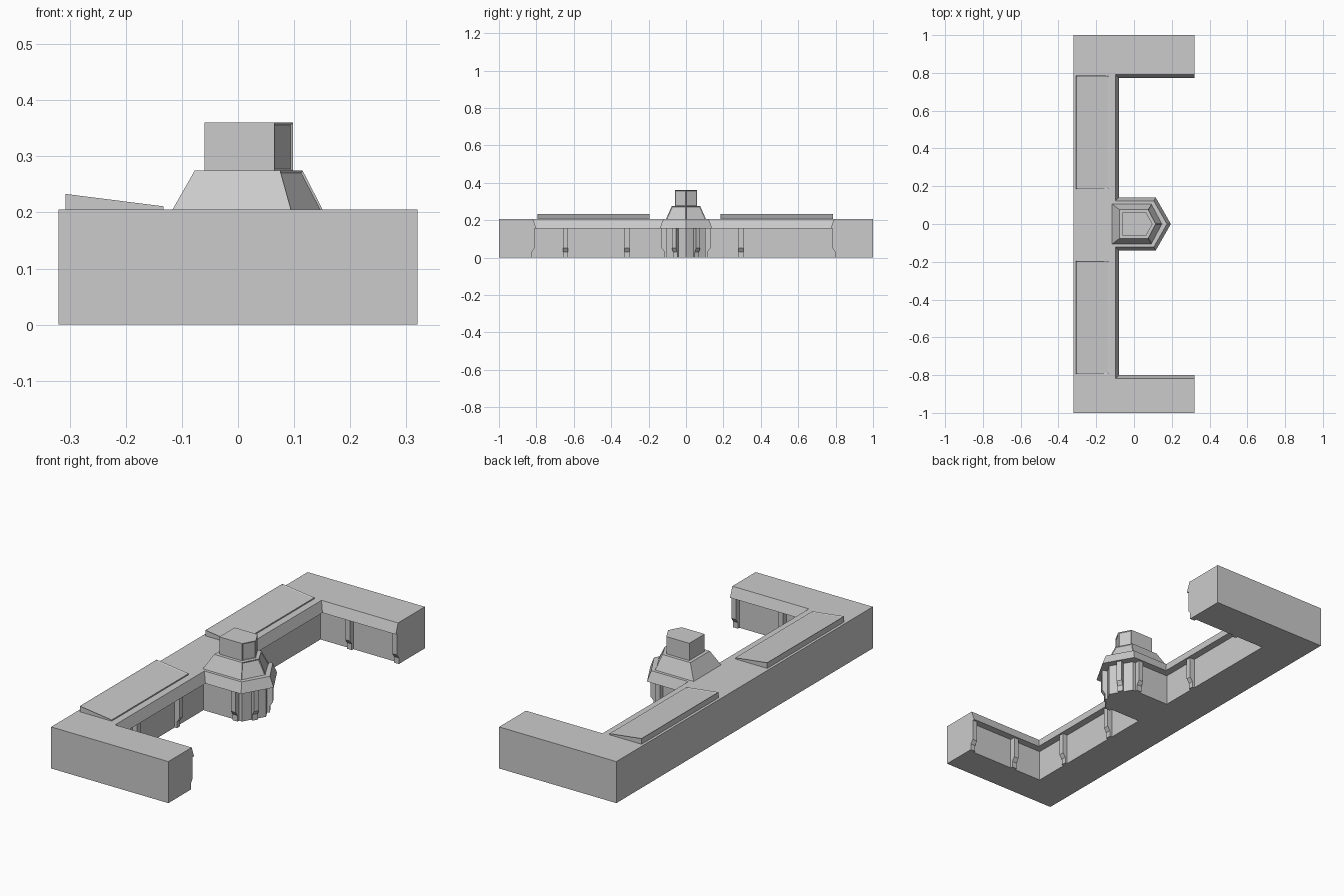
import bpy, bmesh
from mathutils import Vector

if "Cube" in bpy.data.objects:
    bpy.data.objects.remove(bpy.data.objects["Cube"])


def finish(name, bm):
    bmesh.ops.remove_doubles(bm, verts=bm.verts, dist=1e-5)
    bmesh.ops.dissolve_degenerate(bm, edges=bm.edges, dist=1e-5)
    bmesh.ops.recalc_face_normals(bm, faces=bm.faces)
    me = bpy.data.meshes.new(name)
    bm.to_mesh(me)
    bm.free()
    ob = bpy.data.objects.new(name, me)
    bpy.context.collection.objects.link(ob)
    return ob


def skin(loops, caps=True):
    """Closed solid skinned through stacked vertex loops."""
    bm = bmesh.new()
    rings = [[bm.verts.new(p) for p in lp] for lp in loops]
    n = len(rings[0])
    for a, b in zip(rings, rings[1:]):
        for i in range(n):
            j = (i + 1) % n
            bm.faces.new((a[i], a[j], b[j], b[i]))
    if caps:
        bm.faces.new(rings[0])
        bm.faces.new(rings[-1])
    bmesh.ops.recalc_face_normals(bm, faces=bm.faces)
    return bm


def recess(bm, test, thickness, depth):
    bm.normal_update()
    faces = [f for f in bm.faces if test(f.normal)]
    bmesh.ops.inset_individual(bm, faces=faces, thickness=thickness, depth=-depth)


def right(a, b):
    d = (b - a).normalized()
    return Vector((d.y, -d.x))


def offset(path, dist):
    """Mitred offset of an open path into the solid (to its right)."""
    out = []
    for i, p in enumerate(path):
        n0 = right(path[i - 1], p) if i else right(p, path[1])
        n1 = right(p, path[i + 1]) if i < len(path) - 1 else n0
        m = (n0 + n1).normalized()
        out.append(p + m * dist / m.dot(n0))
    return out


# Courtyard edge, traced along the lower lip of the eaves
eave = [Vector(p) for p in (
    (0.32, 0.773), (-0.08, 0.773), (-0.08, 0.14), (0.115, 0.14), (0.195, 0),
    (0.115, -0.14), (-0.08, -0.14), (-0.08, -0.80), (0.32, -0.80))]
wall = offset(eave, 0.036)
roof = offset(eave, 0.018)
outer = [Vector(p) for p in ((0.32, -1), (-0.32, -1), (-0.32, 1), (0.32, 1))]


def level(path, z):
    return [(p.x, p.y, z) for p in path + outer]


# Main building: recessed wall, overhanging sloped eave, flat roof
finish("building", skin([level(wall, 0), level(wall, 0.155),
                         level(eave, 0.155), level(roof, 0.205)]))

# Buttresses that narrow towards the foot
PROFILE = [(-0.005, 0), (0.012, 0), (0.012, 0.03), (0.026, 0.05),
           (0.026, 0.156), (-0.005, 0.156)]


def buttress(seg, x=None, y=None, width=0.026):
    a, b = wall[seg], wall[seg + 1]
    t = (x - a.x) / (b.x - a.x) if x is not None else (y - a.y) / (b.y - a.y)
    p, n = a.lerp(b, t), -right(a, b)
    s = (b - a).normalized() * width / 2
    loops = []
    for side in (-1, 1):
        loops.append([(*(p + n * o + s * side), z) for o, z in PROFILE])
    finish("buttress", skin(loops))


for seg in (0, 7):
    for x in (0.05, 0.307):
        buttress(seg, x=x)
buttress(1, y=0.295)
for y in (-0.315, -0.645):
    buttress(6, y=y)
for seg, sign in ((3, 1), (4, -1)):
    buttress(seg, y=0.052 * sign)
for seg in (2, 5):
    buttress(seg, x=0.065)


# Five-sided tower tiers with a pointed front
def pentagon(x0, xc, xt, hy, z):
    return [(x0, -hy, z), (xc, -hy, z), (xt, 0, z), (xc, hy, z), (x0, hy, z)]


def front_diagonal(n):
    return n.x > 0.3


tier = skin([pentagon(-0.118, 0.095, 0.152, 0.108, 0.203),
             pentagon(-0.077, 0.075, 0.115, 0.076, 0.275)])
recess(tier, front_diagonal, 0.005, 0.003)
finish("tower_slope", tier)

cabin = skin([pentagon(-0.06, 0.065, 0.098, 0.06, 0.273),
              pentagon(-0.06, 0.065, 0.098, 0.06, 0.36)])
recess(cabin, front_diagonal, 0.006, 0.003)
finish("tower_top", cabin)

# Sloped roof panels with a raised rim
for y0, y1 in ((0.185, 0.785), (-0.795, -0.195)):
    section = [(-0.307, 0.203), (-0.133, 0.203), (-0.133, 0.211), (-0.307, 0.233)]
    panel = skin([[(x, y, z) for x, z in section] for y in (y0, y1)])
    recess(panel, lambda n: n.z > 0.5, 0.008, 0.003)
    finish("roof_panel", panel)
